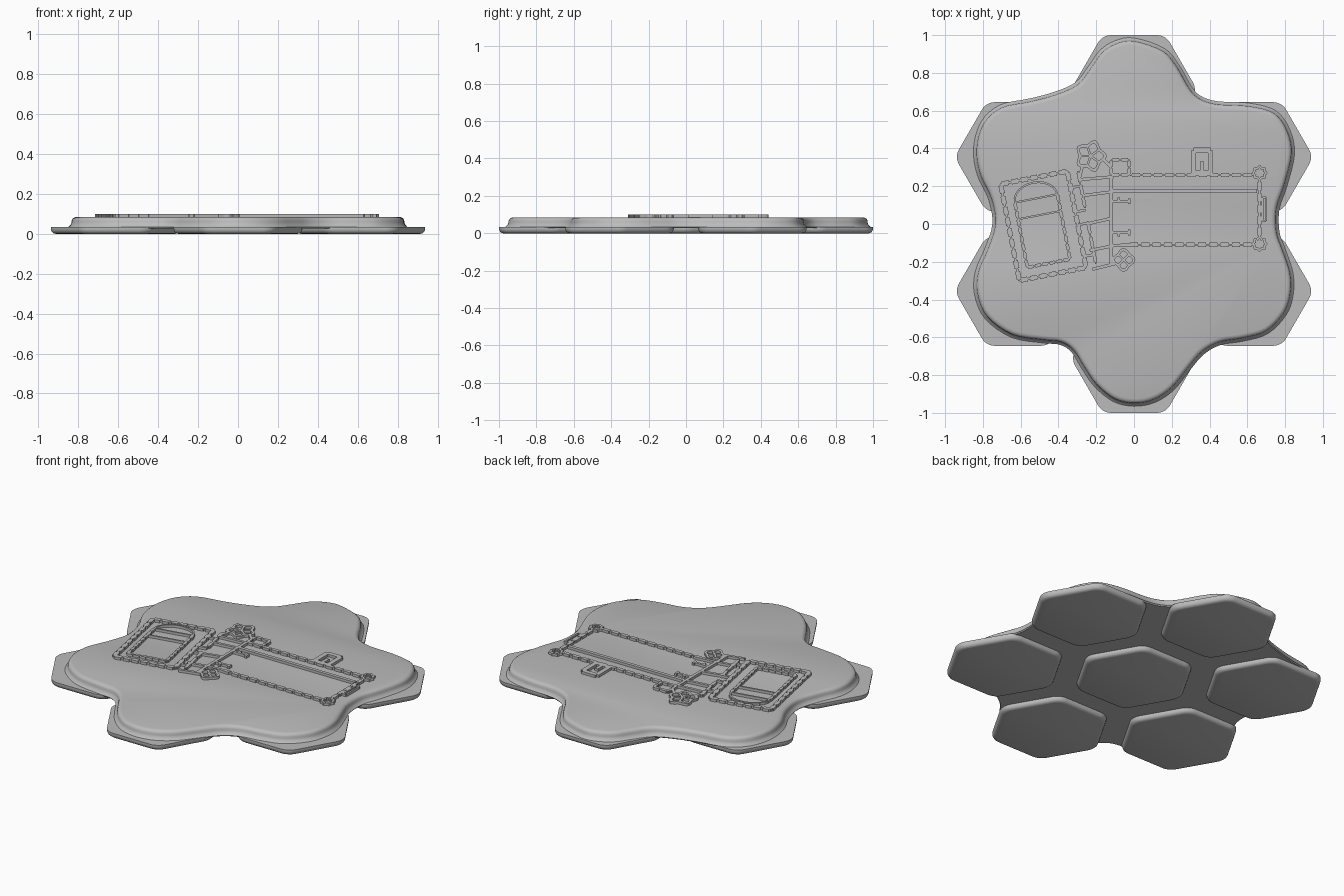
import bpy, bmesh
from math import sin, cos, pi, radians, hypot
from mathutils import Vector, Matrix

cube = bpy.data.objects.get("Cube")
if cube:
    bpy.data.objects.remove(cube, do_unlink=True)

gray = bpy.data.materials.new("plain_gray")
gray.use_nodes = True
gray.diffuse_color = (0.5, 0.5, 0.5, 1)
gray.node_tree.nodes["Principled BSDF"].inputs["Base Color"].default_value = gray.diffuse_color

TOP = 0.085       # top of the slab
WALL_TOP = 0.1    # top of the raised walls


def finish(bm, name, smooth=False):
    bmesh.ops.recalc_face_normals(bm, faces=bm.faces)
    mesh = bpy.data.meshes.new(name)
    bm.to_mesh(mesh)
    bm.free()
    mesh.materials.append(gray)
    if smooth:
        mesh.polygons.foreach_set("use_smooth", [True] * len(mesh.polygons))
        mesh.set_sharp_from_angle(angle=radians(40))
    obj = bpy.data.objects.new(name, mesh)
    bpy.context.collection.objects.link(obj)
    return obj


def loft(bm, rings):
    """Skin closed rings of equal length and cap both ends."""
    loops = [[bm.verts.new(p) for p in ring] for ring in rings]
    n = len(loops[0])
    for low, high in zip(loops, loops[1:]):
        for i in range(n):
            j = (i + 1) % n
            bm.faces.new((low[i], low[j], high[j], high[i]))
    bm.faces.new(loops[0][::-1])
    bm.faces.new(loops[-1])


# Hexagonal tiles: rounded corners and a soft lower edge
APOTHEM, SPACING, ROUND = 0.29, 0.71, 0.08


def tile(name, cx, cy):
    outline = []
    for k in range(6):
        a = k * pi / 3
        reach = (APOTHEM - ROUND) / cos(pi / 6)
        for step in range(-3, 4):
            b = a + step * pi / 18
            outline.append((reach * cos(a) + ROUND * cos(b), reach * sin(a) + ROUND * sin(b)))
    rings = []
    for z, inset in ((0, 0.022), (0.003, 0.012), (0.009, 0.005), (0.018, 0.001), (0.025, 0), (0.034, 0)):
        s = 1 - inset / APOTHEM
        rings.append([(cx + x * s, cy + y * s, z) for x, y in outline])
    bm = bmesh.new()
    loft(bm, rings)
    finish(bm, name, True)


tile("center_tile", 0, 0)
for k in range(6):
    a = pi / 6 + k * pi / 3
    tile(f"outer_tile_{k + 1}", SPACING * cos(a), SPACING * sin(a))

# Wavy slab: smooth closed outline in hundredths, lofted through a flared edge
east = [(0, 98.5), (16, 93), (24, 84), (30, 73.5), (35, 68), (44, 65), (61, 64), (75, 60), (82.5, 50),
        (85, 37), (81, 20), (77, 8), (77, -4), (80, -13), (84, -25), (84.5, -36), (81, -47.5),
        (71, -58), (58, -62), (46, -64), (37, -69), (30, -77), (21, -88), (11, -94.5)]
west = [(0, -96.5), (-11, -94), (-21, -86), (-28, -76), (-33, -68), (-39, -64), (-48, -63), (-65, -60),
        (-79, -50), (-84.5, -37), (-84, -25), (-79, -13), (-75, 0), (-77, 13), (-83, 26), (-85, 40),
        (-81, 54), (-71, 63), (-55, 66.5), (-42, 70), (-31, 75), (-24.5, 83), (-18, 92), (-10, 97)]
control = [Vector(p) / 100 for p in east + west]
curve = []
for i, p in enumerate(control):
    before, q, after = control[i - 1], control[(i + 1) % len(control)], control[(i + 2) % len(control)]
    for t in (0, 0.25, 0.5, 0.75):
        curve.append(0.5 * (2 * p + (q - before) * t + (2 * before - 5 * p + 4 * q - after) * t ** 2
                            + (3 * p - before - 3 * q + after) * t ** 3))


def inset_curve(d):
    ring = []
    for i, p in enumerate(curve):
        along = (curve[(i + 1) % len(curve)] - curve[i - 1]).normalized()
        ring.append(p + Vector((along.y, -along.x)) * d)
    return ring


bm = bmesh.new()
edge = ((0.028, 0.004), (0.034, 0), (0.04, 0.006), (0.048, 0.013), (0.058, 0.016), (0.068, 0.017),
        (0.076, 0.021), (0.082, 0.029), (TOP, 0.04))
loft(bm, [[(p.x, p.y, z) for p in inset_curve(d)] for z, d in edge])
finish(bm, "wavy_slab", True)


# Raised floor plan helpers
def block(bm, start, end, width):
    a, b = Vector(start), Vector(end)
    along = (b - a).normalized()
    side = Vector((-along.y, along.x)) * width / 2
    loft(bm, [[(p.x, p.y, z) for p in (a - side, b - side, b + side, a + side)]
              for z in (TOP - 0.005, WALL_TOP)])


def wall(bm, start, end, width=0.016, windows=0):
    """Solid wall, or a thin wall with wider piers between its windows."""
    if not windows:
        return block(bm, start, end, width)
    a, b = Vector(start), Vector(end)
    block(bm, a, b, width * 0.45)
    count = windows + 1
    for i in range(count):
        block(bm, a.lerp(b, (i + 0.14) / count), a.lerp(b, (i + 0.86) / count), width)


def ring_wall(bm, cx, cy, radius, width, lobes=0, bulge=0):
    """Round tower wall, optionally with lobes."""
    n = 40
    loops = []
    for z, d in ((TOP - 0.005, 0), (WALL_TOP, 0), (WALL_TOP, width), (TOP - 0.005, width)):
        loop = []
        for i in range(n):
            a = 2 * pi * i / n
            r = radius - d + bulge * cos(lobes * a)
            loop.append(bm.verts.new((cx + r * cos(a), cy + r * sin(a), z)))
        loops.append(loop)
    for k in range(4):
        low, high = loops[k], loops[(k + 1) % 4]
        for i in range(n):
            j = (i + 1) % n
            bm.faces.new((low[i], low[j], high[j], high[i]))


def room(bm, x0, y0, x1, y1, width=0.016, windows=(0, 0, 0, 0)):
    corners = [(x0, y0), (x1, y0), (x1, y1), (x0, y1)]
    for i in range(4):
        wall(bm, corners[i], corners[(i + 1) % 4], width, windows[i])


# Long hall with its bay, stair annex and niches
bm = bmesh.new()
wall(bm, (-0.02, 0.26), (0.63, 0.26), 0.022, 10)
wall(bm, (-0.12, 0.175), (0.65, 0.175), 0.02)
wall(bm, (-0.03, -0.11), (0.63, -0.11), 0.022, 10)
wall(bm, (0.665, 0.23), (0.665, -0.07), 0.022, 4)
wall(bm, (-0.12, 0.25), (-0.12, -0.21), 0.018)
room(bm, 0.68, 0.015, 0.7, 0.14, 0.01)
for y, out in ((0.12, 1), (-0.045, -1)):
    wall(bm, (-0.115, y), (-0.025, y), 0.014)
    wall(bm, (-0.025, y - 0.015), (-0.025, y + 0.015), 0.014)
    wall(bm, (-0.08, y), (-0.08, y + 0.02 * out), 0.014)
finish(bm, "long_hall_walls")

bm = bmesh.new()
room(bm, 0.315, 0.27, 0.405, 0.39, 0.028)
wall(bm, (0.36, 0.27), (0.36, 0.33), 0.02)
finish(bm, "stair_annex_walls")

# Round towers
for name, x, y, r, w, lobes, bulge in (
        ("north_east_tower", 0.665, 0.27, 0.038, 0.015, 8, 0.004),
        ("south_east_tower", 0.665, -0.105, 0.038, 0.015, 8, 0.004),
        ("flower_tower", -0.23, 0.36, 0.075, 0.018, 5, 0.011),
        ("south_tower", -0.055, -0.19, 0.055, 0.016, 4, 0.007)):
    bm = bmesh.new()
    ring_wall(bm, x, y, r, w, lobes, bulge)
    if r > 0.05:
        for k in range(lobes):
            a = 2 * pi * (k + 0.5) / lobes
            block(bm, (x, y), (x + (r - w) * cos(a), y + (r - w) * sin(a)), 0.012)
    finish(bm, name)

# Vestibule and the rooms linking the two wings
bm = bmesh.new()
room(bm, -0.12, 0.26, -0.025, 0.34, 0.018, (1, 1, 1, 1))
for start, end in (((-0.29, 0.235), (-0.11, 0.25)), ((-0.275, 0.15), (-0.12, 0.17)),
                   ((-0.25, 0), (-0.12, 0.03)), ((-0.235, -0.14), (-0.11, -0.115)),
                   ((-0.22, -0.24), (-0.1, -0.21)), ((-0.12, -0.115), (-0.02, -0.11)),
                   ((-0.29, 0.24), (-0.275, 0.3)), ((-0.16, 0.34), (-0.12, 0.3))):
    wall(bm, start, end)
finish(bm, "linking_rooms")

# Turned west wing around an arched court
bm = bmesh.new()
room(bm, -0.18, -0.26, 0.18, 0.26, 0.026, (6, 8, 6, 8))
wall(bm, (-0.125, 0.15), (-0.125, -0.2), 0.018, 7)
wall(bm, (0.105, 0.15), (0.105, -0.2), 0.018, 7)
wall(bm, (-0.125, -0.2), (0.105, -0.2), 0.018, 5)
wall(bm, (-0.125, 0.06), (0.105, 0.06), 0.01)
wall(bm, (-0.125, 0.15), (0.105, 0.15), 0.01)
arch = [(-0.01 + 0.115 * cos(i * pi / 12), 0.15 + 0.085 * sin(i * pi / 12)) for i in range(13)]
for p, q in zip(arch, arch[1:]):
    wall(bm, p, q, 0.01)
wall(bm, (0.235, 0.25), (0.235, 0.05), 0.018, 2)
wall(bm, (0.235, -0.02), (0.235, -0.25), 0.018, 2)
for y in (0.17, 0.04, -0.03, -0.2):
    wall(bm, (0.18, y), (0.235, y), 0.014)
bm.transform(Matrix.Translation((-0.48, -0.01, 0)) @ Matrix.Rotation(radians(11), 4, "Z"))
finish(bm, "west_wing_walls")
